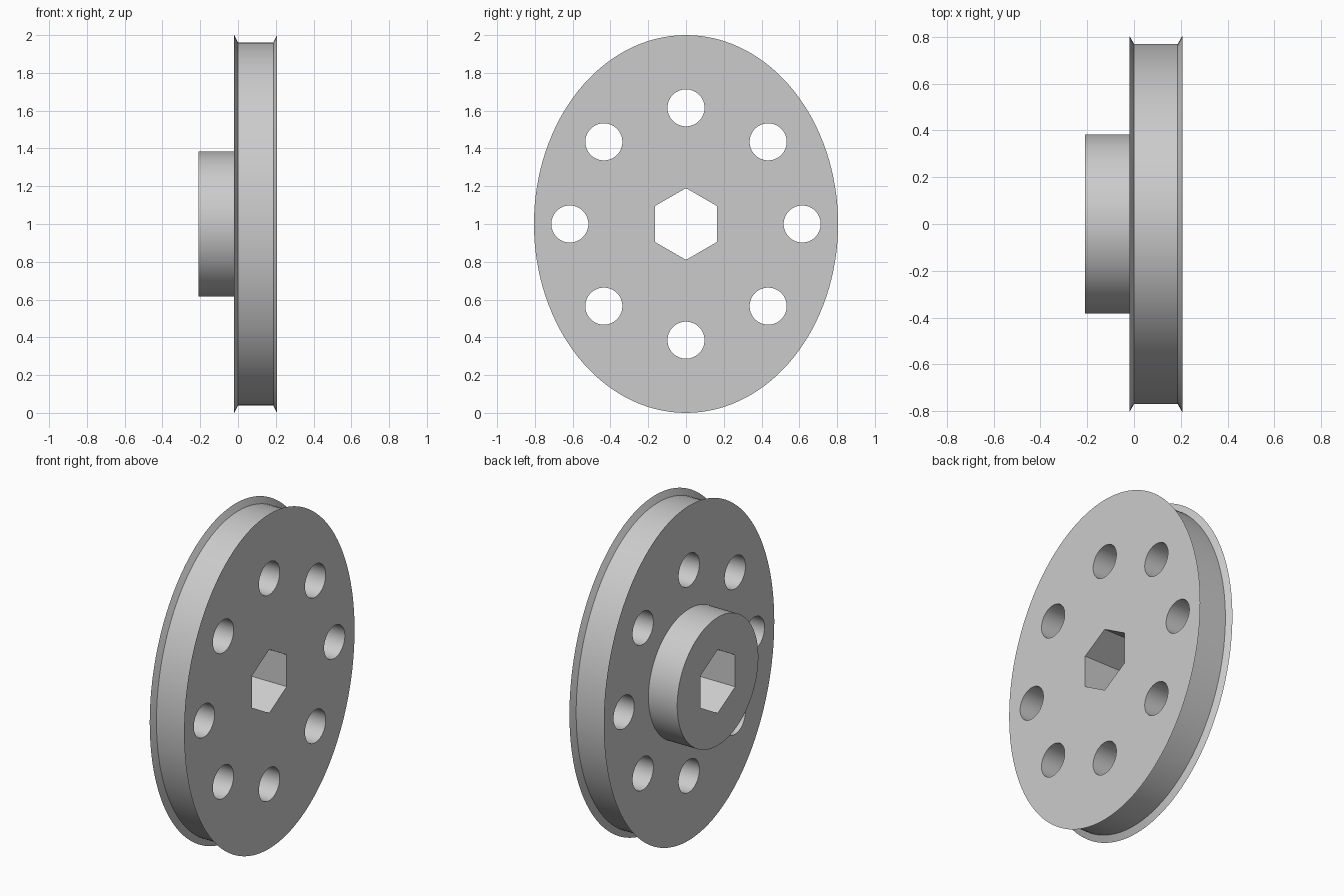
import bpy, bmesh
from math import sin, cos, pi, radians

old = bpy.data.objects.get("Cube")
if old:
    bpy.data.objects.remove(old)

SEGMENTS = 128
CENTRE_Z = 1.0

grey = bpy.data.materials.new("plain grey")
grey.use_nodes = True
grey.diffuse_color = (0.6, 0.6, 0.6, 1)
grey.node_tree.nodes["Principled BSDF"].inputs["Base Color"].default_value = grey.diffuse_color


def loft(name, rings, sides=SEGMENTS, y=0.0, z=0.0):
    """Solid along x; each ring is (x, y radius, z radius)."""
    bm = bmesh.new()
    loops = []
    for x, ry, rz in rings:
        angles = [2 * pi * i / sides for i in range(sides)]
        loops.append([bm.verts.new((x, y + ry * sin(a), CENTRE_Z + z + rz * cos(a)))
                      for a in angles])
    for a, b in zip(loops, loops[1:]):
        for i in range(sides):
            j = (i + 1) % sides
            bm.faces.new((a[i], a[j], b[j], b[i]))
    bm.faces.new(loops[0])
    bm.faces.new(loops[-1])
    bmesh.ops.recalc_face_normals(bm, faces=bm.faces)
    mesh = bpy.data.meshes.new(name)
    bm.to_mesh(mesh)
    bm.free()
    mesh.materials.append(grey)
    obj = bpy.data.objects.new(name, mesh)
    bpy.context.collection.objects.link(obj)
    return obj


def combine(target, tool, operation):
    """Apply a boolean and discard the tool."""
    mod = target.modifiers.new(operation, 'BOOLEAN')
    mod.operation = operation
    mod.solver = 'EXACT'
    mod.object = tool
    bpy.context.view_layer.objects.active = target
    bpy.ops.object.modifier_apply(modifier=mod.name)
    bpy.data.objects.remove(tool)


# Oval disc with a knife-edged flange on each side of the rim groove
wheel = loft("grooved_wheel", [(-0.02, 0.805, 1.0), (0.0, 0.77, 0.962),
                               (0.187, 0.77, 0.962), (0.207, 0.805, 1.0)])

# Round hub on one side
hub = loft("hub", [(-0.21, 0.383, 0.383), (0.1, 0.383, 0.383)])
combine(wheel, hub, 'UNION')

# Hexagonal axle bore
bore = loft("axle_bore", [(-0.5, 0.19, 0.19), (0.5, 0.19, 0.19)], sides=6)
combine(wheel, bore, 'DIFFERENCE')

# Ring of eight round holes
for k in range(8):
    a = k * pi / 4
    hole = loft("hole", [(-0.5, 0.098, 0.098), (0.5, 0.098, 0.098)], sides=64,
                y=0.615 * sin(a), z=0.615 * cos(a))
    combine(wheel, hole, 'DIFFERENCE')

# Smooth curved walls, crisp edges
bpy.ops.object.select_all(action='DESELECT')
wheel.select_set(True)
bpy.context.view_layer.objects.active = wheel
bpy.ops.object.shade_smooth_by_angle(angle=radians(30))
